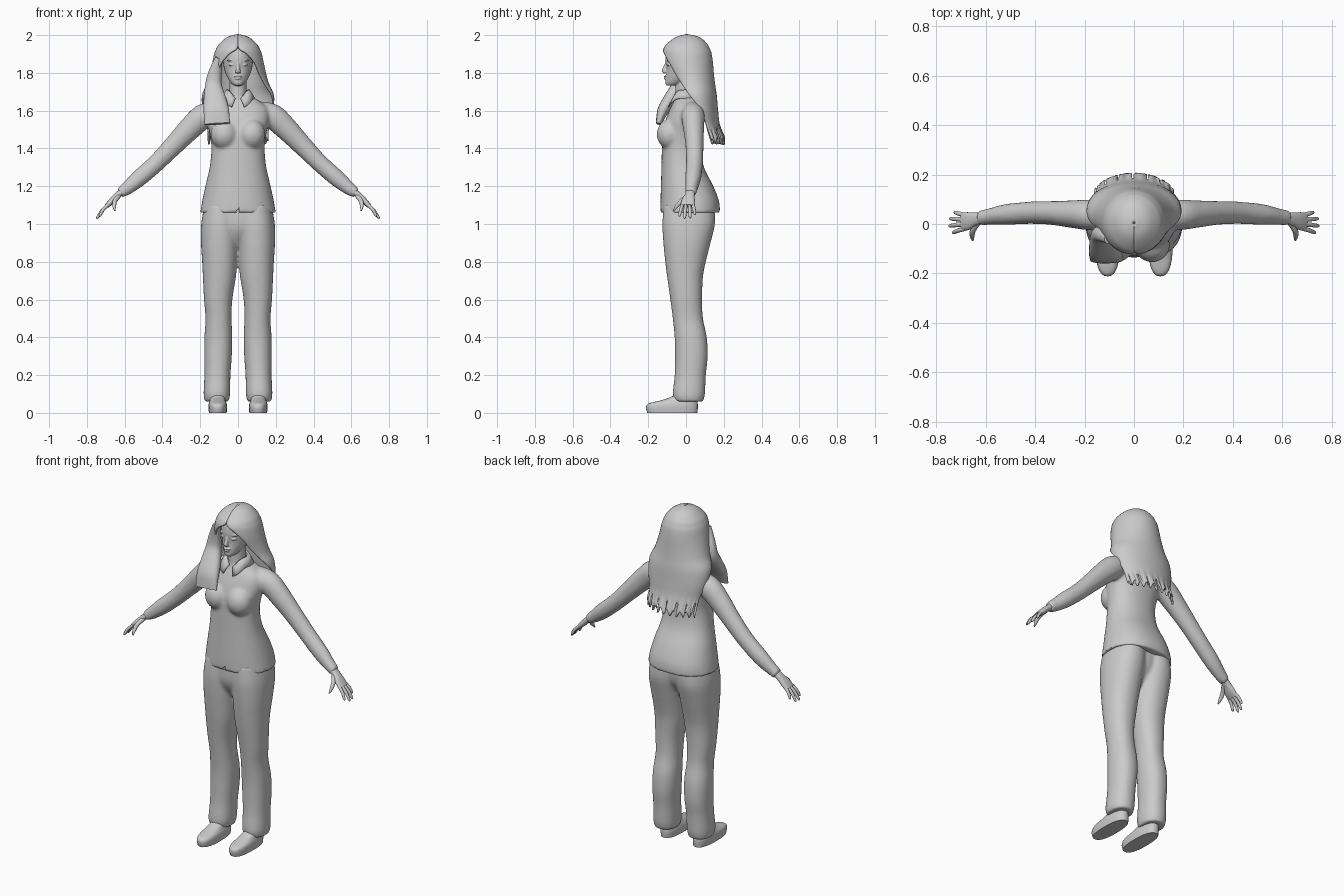
import bpy, bmesh, math
from mathutils import Vector, Matrix

if "Cube" in bpy.data.objects:
    bpy.data.objects.remove(bpy.data.objects["Cube"])

def spline(rows, steps=4):
    """Catmull-Rom interpolation through rows of numbers."""
    out = []
    for i in range(len(rows) - 1):
        a, b, c, d = (rows[max(i - 1, 0)], rows[i], rows[i + 1], rows[min(i + 2, len(rows) - 1)])
        for s in range(steps):
            t = s / steps
            out.append([0.5 * (2 * q + (r - p) * t + (2 * p - 5 * q + 4 * r - w) * t * t
                        + (3 * q - p - 3 * r + w) * t ** 3) for p, q, r, w in zip(a, b, c, d)])
    return out + [list(rows[-1])]

def loft(bm, sections, n=28, power=2.0):
    """Skin closed superellipse sections given as (centre, U, V)."""
    def pw(v):
        return math.copysign(abs(v) ** (2 / power), v)
    rings = []
    for c, u, v in sections:
        angles = [2 * math.pi * i / n for i in range(n)]
        rings.append([bm.verts.new(c + u * pw(math.cos(a)) + v * pw(math.sin(a))) for a in angles])
    for r, s in zip(rings, rings[1:]):
        for i in range(n):
            bm.faces.new((r[i], r[(i + 1) % n], s[(i + 1) % n], s[i]))
    bm.faces.new(rings[0])
    bm.faces.new(rings[-1])

def column(bm, rows, power=2.0, n=28):
    """Upright form from rows (z, x min, x max, y front, y back)."""
    loft(bm, [(Vector(((a + b) / 2, (f + k) / 2, z)), Vector(((b - a) / 2, 0, 0)), Vector((0, (k - f) / 2, 0)))
              for z, a, b, f, k in spline(rows)], n, power)

def limb(bm, rows, ref=(0, 1, 0), n=20, power=2.0):
    """Tube along a path of rows (x, y, z, radius along ref, other radius)."""
    rows = spline(rows)
    pts = [Vector(r[:3]) for r in rows]
    secs = []
    for i, p in enumerate(pts):
        t = (pts[min(i + 1, len(pts) - 1)] - pts[max(i - 1, 0)]).normalized()
        u = Vector(ref)
        u = (u - t * u.dot(t)).normalized()
        secs.append((p, u * rows[i][3], t.cross(u) * rows[i][4]))
    loft(bm, secs, n, power)

def ball(bm, centre, size):
    bmesh.ops.create_uvsphere(bm, u_segments=24, v_segments=14, radius=1,
                              matrix=Matrix.Translation(centre) @ Matrix.Diagonal((*size, 1)))

def finish(name, bm, mirror=False, voxel=0, smooth=4, thick=0):
    bmesh.ops.recalc_face_normals(bm, faces=bm.faces)
    me = bpy.data.meshes.new(name)
    bm.to_mesh(me)
    bm.free()
    ob = bpy.data.objects.new(name, me)
    bpy.context.collection.objects.link(ob)
    for p in me.polygons:
        p.use_smooth = len(p.vertices) <= 4
    if mirror:
        ob.modifiers.new("mirror", 'MIRROR').use_mirror_merge = False
    if voxel:
        m = ob.modifiers.new("blend", 'REMESH')
        m.mode, m.voxel_size, m.use_smooth_shade = 'VOXEL', voxel, True
        m = ob.modifiers.new("soften", 'SMOOTH')
        m.factor, m.iterations = 0.5, smooth
    if thick:
        m = ob.modifiers.new("thickness", 'SOLIDIFY')
        m.thickness, m.offset = thick, 0
    return ob

# shirt: torso, bust and sleeves blended together
bm = bmesh.new()
torso = [(1.06, .2, -.135, .18), (1.12, .19, -.135, .175), (1.2, .173, -.133, .145), (1.3, .15, -.13, .095),
         (1.4, .141, -.128, .077), (1.48, .15, -.125, .085), (1.55, .165, -.108, .095), (1.61, .16, -.085, .095),
         (1.65, .115, -.065, .08), (1.685, .055, -.055, .055)]
column(bm, [(z, -w, w, f, b) for z, w, f, b in torso], 2.25, 40)
ball(bm, (.073, -.085, 1.475), (.072, .07, .08))
limb(bm, [(.10, .035, 1.60, .055, .05), (.18, .037, 1.572, .062, .066), (.25, .04, 1.51, .056, .062),
          (.34, .045, 1.417, .048, .053), (.43, .045, 1.325, .045, .047), (.52, .038, 1.245, .042, .045),
          (.58, .03, 1.195, .034, .037), (.625, .024, 1.163, .03, .028)])
shirt = finish("shirt", bm, True, .009, 5)

# small notch at the front of the hem
bm = bmesh.new()
bmesh.ops.create_cone(bm, cap_ends=True, segments=3, radius1=.022, radius2=.022, depth=.1,
                      matrix=Matrix.Translation((0, -.13, 1.066)) @ Matrix.Rotation(math.pi / 2, 4, 'X')
                      @ Matrix.Rotation(math.pi / 2, 4, 'Z') @ Matrix.Diagonal((1, .6, 1, 1)))
cutter = finish("hem_notch_cutter", bm)
cutter.hide_render = True
cutter.hide_set(True)
m = shirt.modifiers.new("notch", 'BOOLEAN')
m.operation, m.object = 'DIFFERENCE', cutter

# collar: open band round the neck with two front points
bm = bmesh.new()
cols = []
for i in range(33):
    a = math.radians(14 + 332 * i / 32)
    front = max(0, math.cos(a)) ** 4
    s, c = math.sin(a), math.cos(a)
    cols.append([bm.verts.new((.052 * s, -.005 - .056 * c, 1.705 - .05 * front)),
                 bm.verts.new((.062 * s, -.005 - .066 * c, 1.708 - .052 * front)),
                 bm.verts.new(((.088 + .05 * front) * s, -.005 - (.085 + .008 * front) * c, 1.665 - .052 * front))])
for p, q in zip(cols, cols[1:]):
    for j in (0, 1):
        bm.faces.new((p[j], p[j + 1], q[j + 1], q[j]))
finish("collar", bm, thick=.006)

# trousers: legs and hips blended together
bm = bmesh.new()
column(bm, [(1.1, -.01, .178, -.118, .15), (1.0, -.01, .195, -.125, .153), (.9, -.004, .196, -.12, .13),
            (.8, .004, .19, -.11, .105), (.72, .011, .186, -.1, .09), (.6, .03, .18, -.083, .085),
            (.5, .034, .172, -.07, .09), (.4, .03, .178, -.06, .11), (.3, .033, .179, -.058, .115),
            (.2, .04, .178, -.06, .105), (.1, .042, .182, -.07, .1), (.06, .05, .175, -.058, .09)], 2.2, 32)
column(bm, [(1.1, -.17, .17, -.118, .14), (1.0, -.17, .17, -.118, .13), (.94, -.14, .14, -.1, .1),
            (.88, -.09, .09, -.06, .06)], 2.4)
finish("trousers", bm, True, .009, 4)

# shoes
bm = bmesh.new()
column(bm, [(0, .06, .154, -.205, .06), (.03, .057, .157, -.212, .063), (.05, .06, .155, -.198, .062),
            (.066, .066, .15, -.135, .06), (.09, .07, .146, -.07, .058), (.13, .073, .143, -.045, .056)], 2.5)
finish("shoe", bm, True)

# hands: palm, four fingers and thumb
bm = bmesh.new()
limb(bm, [(.6, .024, 1.183, .024, .018), (.64, .02, 1.15, .026, .017), (.67, .012, 1.12, .036, .016),
          (.695, .009, 1.095, .036, .012)], power=2.4)
tips = [(.735, -.036, 1.04), (.75, -.008, 1.028), (.747, .022, 1.03), (.728, .048, 1.05)]
for j, tip in enumerate(tips):
    a, b = Vector((.683, -.018 + .018 * j, 1.106)), Vector(tip)
    mid = a.lerp(b, .5) + Vector((.004, 0, .004))
    limb(bm, [(*a, .0095, .0095), (*mid, .009, .009), (*a.lerp(b, .9), .007, .007), (*b, .002, .002)], n=10)
limb(bm, [(.63, .008, 1.15, .012, .012), (.652, -.026, 1.12, .012, .012), (.655, -.052, 1.09, .009, .009),
          (.652, -.067, 1.07, .003, .003)], (1, 0, 0), 10)
finish("hand", bm, True)

# head, neck and facial features
bm = bmesh.new()
skull = [(1.732, .018, -.1, -.06), (1.745, .036, -.109, -.01), (1.775, .056, -.108, .04), (1.82, .073, -.104, .075),
         (1.87, .08, -.109, .1), (1.92, .078, -.1, .1), (1.96, .06, -.07, .08), (1.98, .03, -.03, .045)]
column(bm, [(z, -w, w, f, b) for z, w, f, b in skull])
column(bm, [(1.6, -.06, .06, -.07, .06), (1.68, -.046, .046, -.058, .045), (1.8, -.046, .046, -.055, .05)])
limb(bm, [(0, -.1, 1.86, .008, .008), (0, -.108, 1.835, .009, .01), (0, -.114, 1.812, .013, .014),
          (0, -.11, 1.8, .014, .008)], (1, 0, 0), 14)
ball(bm, (0, -.106, 1.781), (.022, .011, .005))
ball(bm, (0, -.106, 1.770), (.018, .011, .006))
for s in (-1, 1):
    ball(bm, (s * .034, -.091, 1.843), (.016, .012, .007))
    ball(bm, (s * .036, -.09, 1.866), (.022, .012, .005))
finish("head", bm, False, .0035, 2)

# long hair: shell open at the face, rows (z, half width, y front, y back, opening angle)
rows = spline([(2.0, .004, .0, .008, 0), (1.985, .055, -.052, .07, 0), (1.95, .096, -.098, .108, 0),
               (1.925, .111, -.115, .122, 4), (1.9, .121, -.12, .131, 22), (1.85, .132, -.117, .138, 42),
               (1.8, .143, -.1, .142, 50), (1.74, .16, -.08, .149, 62), (1.68, .186, -.06, .158, 75),
               (1.6, .182, -.02, .165, 95), (1.52, .165, .0, .175, 104), (1.44, .168, .0, .203, 110)])
bm = bmesh.new()
N = 48
grid = []
for z, w, f, k, gap in rows:
    gap = max(gap, .2)
    line = []
    for i in range(N + 1):
        a = math.radians(gap + (360 - 2 * gap) * i / N)
        drop = .02 * math.sin(i * 1.3) * max(0, (1.55 - z) / .11)
        line.append(bm.verts.new((w * math.sin(a), (f + k) / 2 - (k - f) / 2 * math.cos(a), z + drop)))
    grid.append(line)
for r in range(len(grid) - 1):
    for i in range(N):
        if r >= len(grid) - 4 and i % 7 == 3:      # slits between the strand ends
            continue
        bm.faces.new((grid[r][i], grid[r][i + 1], grid[r + 1][i + 1], grid[r + 1][i]))
finish("hair", bm, thick=.01)

# hair lock falling over the front of one shoulder
bm = bmesh.new()
limb(bm, [(-.1, -.06, 1.88, .02, .02), (-.122, -.045, 1.8, .035, .028), (-.13, -.045, 1.73, .045, .035),
          (-.122, -.085, 1.66, .06, .035), (-.115, -.122, 1.6, .067, .03), (-.11, -.145, 1.53, .068, .015)],
     (1, 0, 0), 24, 2.3)
finish("front_hair_lock", bm)
